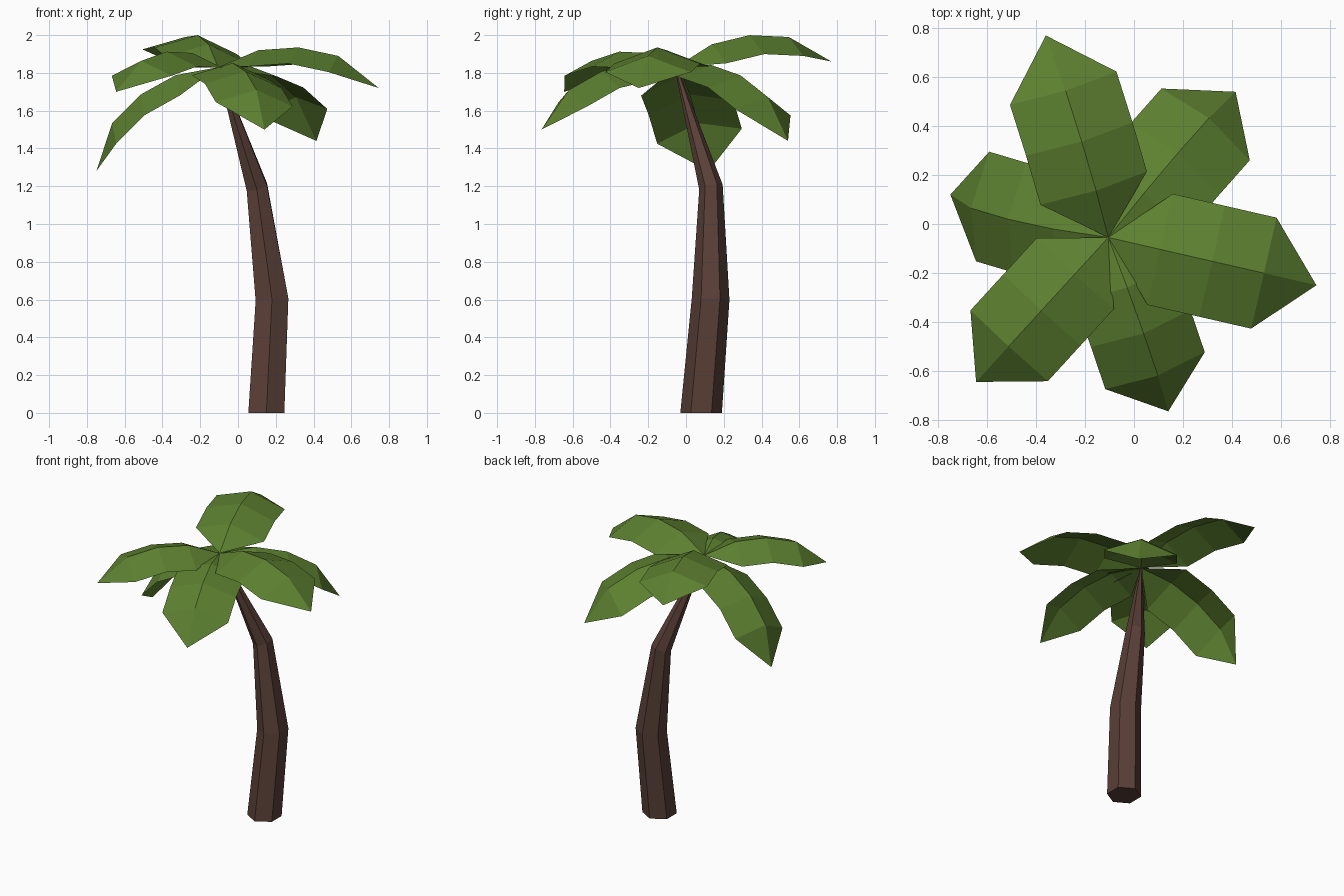
import bpy, bmesh, math
from mathutils import Vector

if "Cube" in bpy.data.objects:
    bpy.data.objects.remove(bpy.data.objects["Cube"])


def material(name, rgb):
    m = bpy.data.materials.new(name)
    m.diffuse_color = (*rgb, 1)
    m.use_nodes = True
    m.node_tree.nodes["Principled BSDF"].inputs["Base Color"].default_value = m.diffuse_color
    return m


def make_object(name, bm, mat):
    me = bpy.data.meshes.new(name)
    bm.to_mesh(me)
    bm.free()
    me.materials.append(mat)
    ob = bpy.data.objects.new(name, me)
    bpy.context.collection.objects.link(ob)
    return ob


BARK = material("bark brown", (0.10, 0.05, 0.038))
LEAF = material("leaf green", (0.11, 0.22, 0.03))
CROWN = Vector((-0.105, -0.055, 1.83))

# Trunk: six-sided rings (x, y, z, radius, slope of ring in x, in y)
RINGS = [
    (0.15, 0.08, 0.0, 0.11, 0, 0),
    (0.18, 0.13, 0.60, 0.10, 0.07, 0.0),
    (0.10, 0.132, 1.195, 0.062, 0.25, 0.22),
    (-0.10, -0.05, 1.82, 0.008, 0.3, 0.3),
]
bm = bmesh.new()
loops = []
for x, y, z, r, sx, sy in RINGS:
    loop = []
    for i in range(6):
        a = math.radians(30 + 60 * i)
        dx, dy = r * math.cos(a), r * math.sin(a)
        loop.append(bm.verts.new((x + dx, y + dy, z + dx * sx + dy * sy)))
    loops.append(loop)
for lo, hi in zip(loops, loops[1:]):
    for i in range(6):
        j = (i + 1) % 6
        bm.faces.new((lo[i], lo[j], hi[j], hi[i]))
bm.faces.new(loops[0][::-1])
bm.faces.new(loops[-1])
make_object("trunk", bm, BARK)

# Leaf: arched midrib (along, up) with drooping sides, closing to a tip
RIB = [(0.205, 0.1165), (0.419, 0.1586), (0.640, 0.141)]
LENGTH, HALF_WIDTH, DROOP = 0.879, 0.2325, 0.085


def make_leaf(name, tip, across):
    chord = Vector(tip) - CROWN
    s = chord.length / LENGTH
    fwd = chord.normalized()
    left = Vector(across)
    left = (left - fwd * left.dot(fwd)).normalized()
    up = fwd.cross(left)

    bm = bmesh.new()

    def vert(u, v, w):
        return bm.verts.new(CROWN + (fwd * u + left * v + up * w) * s)

    base, end = vert(0, 0, 0), vert(LENGTH, 0, 0)
    rows = [(vert(u + 0.01, HALF_WIDTH, w - DROOP), vert(u, 0, w),
             vert(u + 0.01, -HALF_WIDTH, w - DROOP)) for u, w in RIB]
    for k in range(2):
        bm.faces.new((base, rows[0][k + 1], rows[0][k]))
        for a, b in zip(rows, rows[1:]):
            bm.faces.new((a[k], a[k + 1], b[k + 1], b[k]))
        bm.faces.new((rows[-1][k], rows[-1][k + 1], end))
    make_object(name, bm, LEAF)


# Crown of six leaves: tip position and crosswise direction
make_leaf("leaf_right", (0.745, -0.25, 1.72), (0.10, 0.45, 0))
make_leaf("leaf_back_right", (0.415, 0.54, 1.44), (-0.36, 0.295, -0.035))
make_leaf("leaf_back", (-0.36, 0.77, 1.86), (-0.44, -0.14, 0.035))
make_leaf("leaf_left", (-0.75, 0.12, 1.28), (-0.06, -0.45, -0.085))
make_leaf("leaf_front_left", (-0.645, -0.645, 1.70), (0.315, -0.29, 0))
make_leaf("leaf_front", (0.14, -0.765, 1.50), (0.40, 0.155, -0.02))
